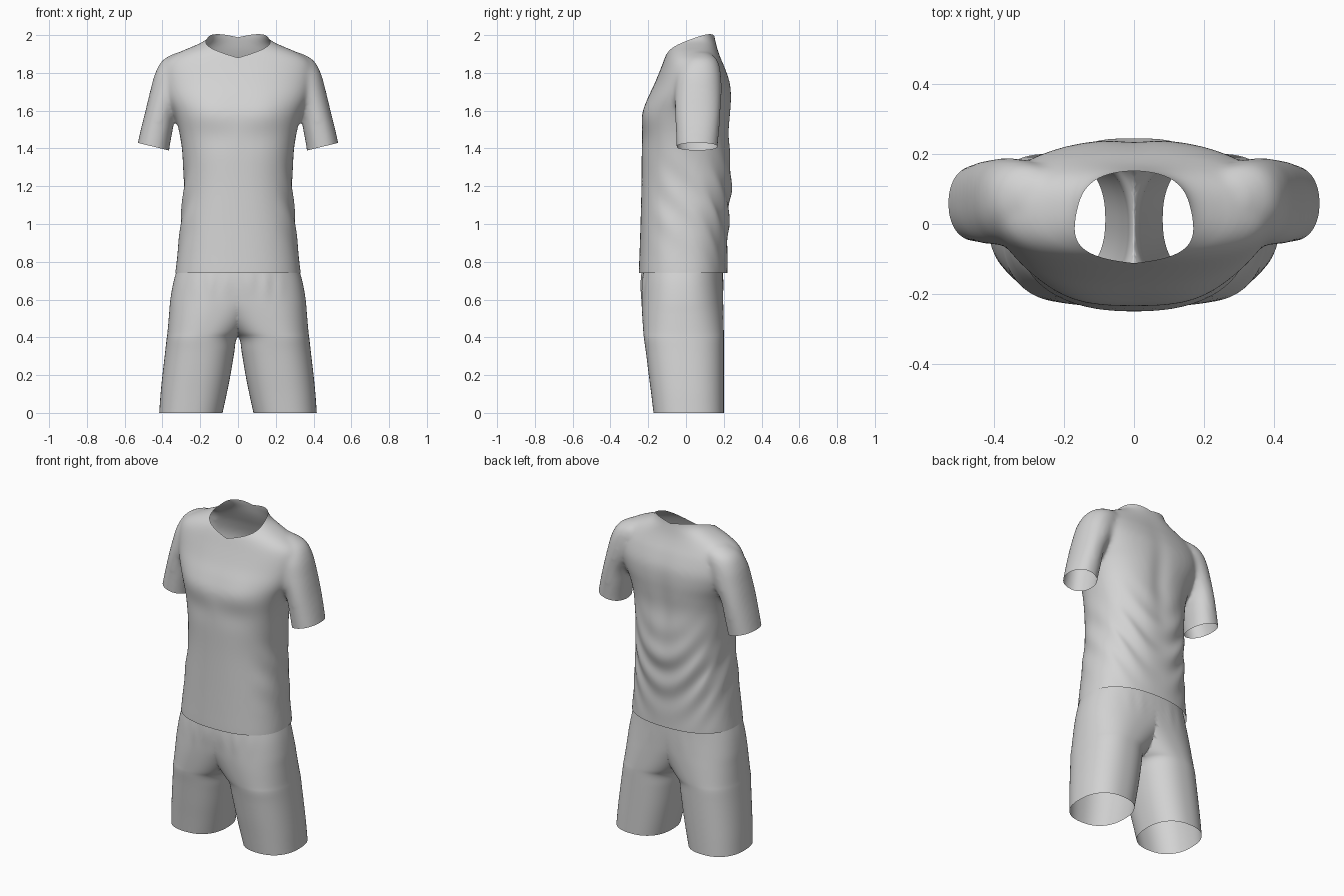
import bpy, bmesh, math
from mathutils import Vector

cube = bpy.data.objects.get("Cube")
if cube:
    bpy.data.objects.remove(cube)

fabric = bpy.data.materials.new("light grey fabric")
fabric.use_nodes = True
grey = (0.65, 0.65, 0.65, 1)
fabric.diffuse_color = grey
fabric.node_tree.nodes["Principled BSDF"].inputs["Base Color"].default_value = grey


def spline(rings, steps=6):
    """Smoothly interpolate a list of section tuples."""
    out = []
    for i in range(len(rings) - 1):
        a, b, c, d = (rings[min(max(j, 0), len(rings) - 1)] for j in range(i - 1, i + 3))
        for s in range(steps):
            t = s / steps
            out.append([q + t / 2 * (r - p + t * (2*p - 5*q + 4*r - u + t * (3*(q - r) + u - p)))
                        for p, q, r, u in zip(a, b, c, d)])
    return out + [list(rings[-1])]


def loft(bm, rings, power, sides=64, capped=False):
    """Skin rounded sections given as (z, x low, x high, y front, y back)."""
    def arc(v):
        return math.copysign(abs(v) ** (2 / power), v)
    loops = []
    for z, x0, x1, y0, y1 in spline(rings):
        loops.append([bm.verts.new(((x0 + x1) / 2 + (x1 - x0) / 2 * arc(math.cos(a)),
                                    (y0 + y1) / 2 + (y1 - y0) / 2 * arc(math.sin(a)), z))
                      for a in (2 * math.pi * i / sides for i in range(sides))])
    for lo, hi in zip(loops, loops[1:]):
        for i in range(sides):
            j = (i + 1) % sides
            bm.faces.new((lo[i], lo[j], hi[j], hi[i]))
    if capped:
        bm.faces.new(loops[0])
        bm.faces.new(loops[-1])
    bmesh.ops.recalc_face_normals(bm, faces=bm.faces)


def cut(bm, point, normal, where=lambda c: True):
    """Trim away everything on the normal side of a plane."""
    faces = [f for f in bm.faces if where(f.calc_center_median())]
    geom = set(faces)
    for f in faces:
        geom.update(f.edges, f.verts)
    bmesh.ops.bisect_plane(bm, geom=list(geom), dist=1e-5, plane_co=point,
                           plane_no=normal, clear_outer=True)


def bump(v, centre, width):
    return math.exp(-((v - centre) / width) ** 2)


def finish(bm, name):
    """Make the half garment an object and mirror it."""
    mesh = bpy.data.meshes.new(name)
    bm.to_mesh(mesh)
    bm.free()
    mesh.materials.append(fabric)
    obj = bpy.data.objects.new(name, mesh)
    bpy.context.collection.objects.link(obj)
    mirror = obj.modifiers.new("mirror", 'MIRROR')
    mirror.use_clip = True
    mirror.merge_threshold = 0.002
    mesh.shade_smooth()


# Shirt: body and sleeve volumes, fused into one skin
body = [(z, -w, w, y0, y1) for z, w, y0, y1 in (
    (0.66, .335, -.25, .22), (0.74, .332, -.25, .22), (0.85, .32, -.246, .22),
    (1.0, .306, -.241, .226), (1.2, .288, -.236, .242), (1.35, .293, -.235, .24),
    (1.48, .31, -.235, .232), (1.58, .338, -.232, .238), (1.66, .375, -.205, .242),
    (1.74, .398, -.168, .236), (1.82, .4, -.135, .21), (1.87, .374, -.116, .188),
    (1.91, .31, -.1, .172), (1.94, .24, -.082, .163), (1.97, .177, -.062, .156),
    (2.0, .152, -.05, .15), (2.06, .14, -.04, .148))]
sleeve = [(1.32, .372, .552, -.045, .162), (1.4, .363, .537, -.05, .167),
          (1.5, .345, .515, -.054, .176), (1.6, .325, .49, -.058, .183),
          (1.7, .27, .466, -.06, .188), (1.8, .23, .438, -.05, .184),
          (1.87, .2, .396, -.015, .165), (1.91, .18, .32, .03, .12)]
bm = bmesh.new()
loft(bm, body, 2.35, capped=True)
for side in (1, -1):
    loft(bm, [(z, *sorted((side * a, side * b)), y0, y1) for z, a, b, y0, y1 in sleeve],
         2.2, capped=True)
mesh = bpy.data.meshes.new("shirt_volume")
bm.to_mesh(mesh)
bm.free()
volume = bpy.data.objects.new("shirt_volume", mesh)
bpy.context.collection.objects.link(volume)
remesh = volume.modifiers.new("fuse", 'REMESH')
remesh.mode = 'VOXEL'
remesh.voxel_size = 0.011
soften = volume.modifiers.new("soften", 'SMOOTH')
soften.iterations = 18
skin = bpy.data.meshes.new_from_object(
    volume.evaluated_get(bpy.context.evaluated_depsgraph_get()))
bpy.data.objects.remove(volume)
bm = bmesh.new()
bm.from_mesh(skin)

# Chest shape and draped folds on the back and flanks
for v in bm.verts:
    x, y, z = v.co
    x = abs(x)
    if x < 0.36 and y < 0:
        v.co.y -= 0.006 * bump(x, .16, .1) * bump(z, 1.6, .09)
        v.co.y += 0.006 * bump(x, .12, .14) * bump(z, 1.46, .07)
    if x < 0.34 and y > 0.05:
        hang = z - 4 * x * x
        fade = bump(z, 1.1, .22) * min(1, (y - .05) / .1)
        v.co.y += 0.007 * fade * math.sin(hang * 2 * math.pi / 0.19)
        v.co.y -= 0.012 * bump(x, 0, .06) * bump(z, 1.5, .25)
    if .2 < x < .34 and z < 1.5:
        ramp = min(1, (x - .2) / .07)
        v.co.x *= 1 + 0.012 * ramp * bump(z, 1.12, .2) * math.sin((z + y) * 30)

# Trim the neckline, cuff and hem
cut(bm, Vector((0, 0, 0)), Vector((-1, 0, 0)))
cut(bm, Vector((0, -.1, 1.885)), Vector((-.25, -.41, 1)), lambda c: c.z > 1.8 and c.x < .22)
cut(bm, Vector((.45, .06, 1.41)), Vector((.24, 0, -.97)), lambda c: c.x > .34 and c.z > 1.2)
cut(bm, Vector((0, 0, .74)), Vector((0, 0, -1)))
finish(bm, "shirt")

# Shorts: one leg widening into the full waist, trimmed on the centre line
leg = [(0, .082, .417, -.172, .2), (.1, .06, .41, -.184, .2), (.2, .04, .4, -.197, .2),
       (.32, .02, .386, -.212, .2), (.39, .008, .378, -.222, .2), (.43, -.03, .373, -.226, .2),
       (.52, -.12, .365, -.232, .198), (.6, -.22, .358, -.236, .197),
       (.7, -.315, .34, -.239, .197), (.8, -.31, .31, -.23, .195)]
bm = bmesh.new()
loft(bm, leg, 2.35, sides=96)
for v in bm.verts:
    x, y, z = v.co
    gather = 0.004 * bump(z, .68, .07) * bump(x, .12, .1)
    v.co.y += gather * math.sin(x * 75) * (1 if y < 0 else 0.4)
cut(bm, Vector((0, 0, 0)), Vector((-1, 0, 0)))
finish(bm, "shorts")
